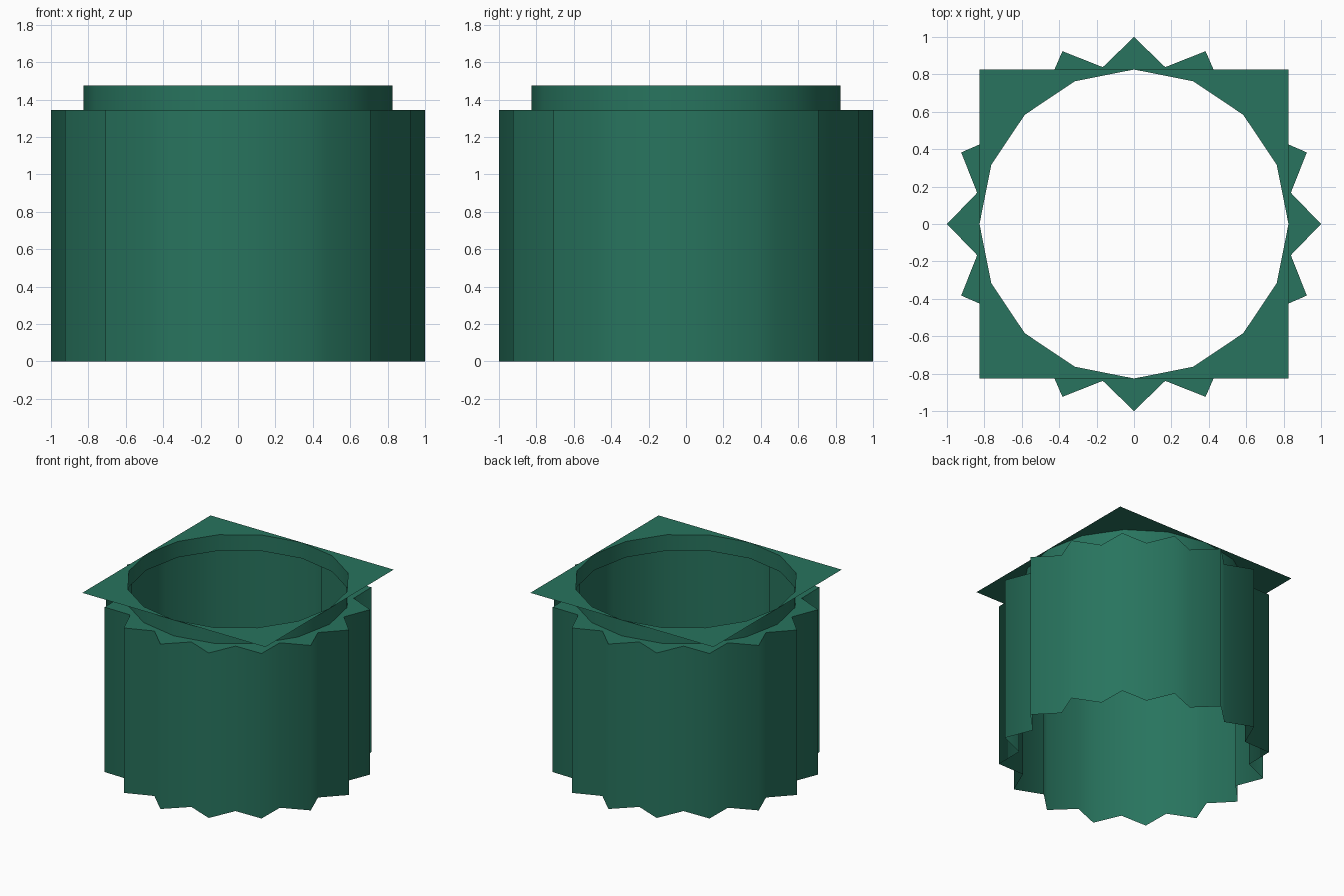
import bpy, math

if "Cube" in bpy.data.objects:
    bpy.data.objects.remove(bpy.data.objects["Cube"])

N = 16               # flutes around the shaft
R_TIP, R_VALLEY, R_NECK = 1.0, 0.855, 0.826
Z_SHAFT, Z_TOP = 1.345, 1.475

green = bpy.data.materials.new("deep green")
green.diffuse_color = (0.021, 0.175, 0.112, 1)
green.use_nodes = True
green.node_tree.nodes["Principled BSDF"].inputs["Base Color"].default_value = green.diffuse_color


def ring(n, z, radius):
    """Ring of n points; radius is a function of (index, angle)."""
    pts = []
    for i in range(n):
        a = 2 * math.pi * i / n
        r = radius(i, a)
        pts.append((r * math.cos(a), r * math.sin(a), z))
    return pts


def strip(name, first, second, smooth):
    """Closed band of quads between two rings of equal length."""
    n = len(first)
    faces = [(i, (i + 1) % n, n + (i + 1) % n, n + i) for i in range(n)]
    mesh = bpy.data.meshes.new(name)
    mesh.from_pydata(first + second, [], faces)
    mesh.materials.append(green)
    for p in mesh.polygons:
        p.use_smooth = smooth
    obj = bpy.data.objects.new(name, mesh)
    bpy.context.collection.objects.link(obj)
    return obj


def star(i, a):
    return R_VALLEY if i % 2 else R_TIP


def neck(i, a):
    # on odd steps stay on the straight side of the 16-gon
    return R_NECK * (math.cos(math.pi / N) if i % 2 else 1)


def square(i, a):
    return R_NECK / max(abs(math.cos(a)), abs(math.sin(a)))


def circle(i, a):
    return R_NECK


# Fluted shaft: open star-shaped tube
strip("fluted_shaft", ring(2 * N, 0, star), ring(2 * N, Z_SHAFT, star), True)

# Flat ledge from the flutes in to the neck
strip("shaft_ledge", ring(2 * N, Z_SHAFT, star), ring(2 * N, Z_SHAFT, neck), False)

# Neck: short 16-sided tube
strip("neck", ring(N, Z_SHAFT, circle), ring(N, Z_TOP, circle), True)

# Square top plate with a 16-sided opening
strip("square_top_plate", ring(N, Z_TOP, square), ring(N, Z_TOP, circle), False)
